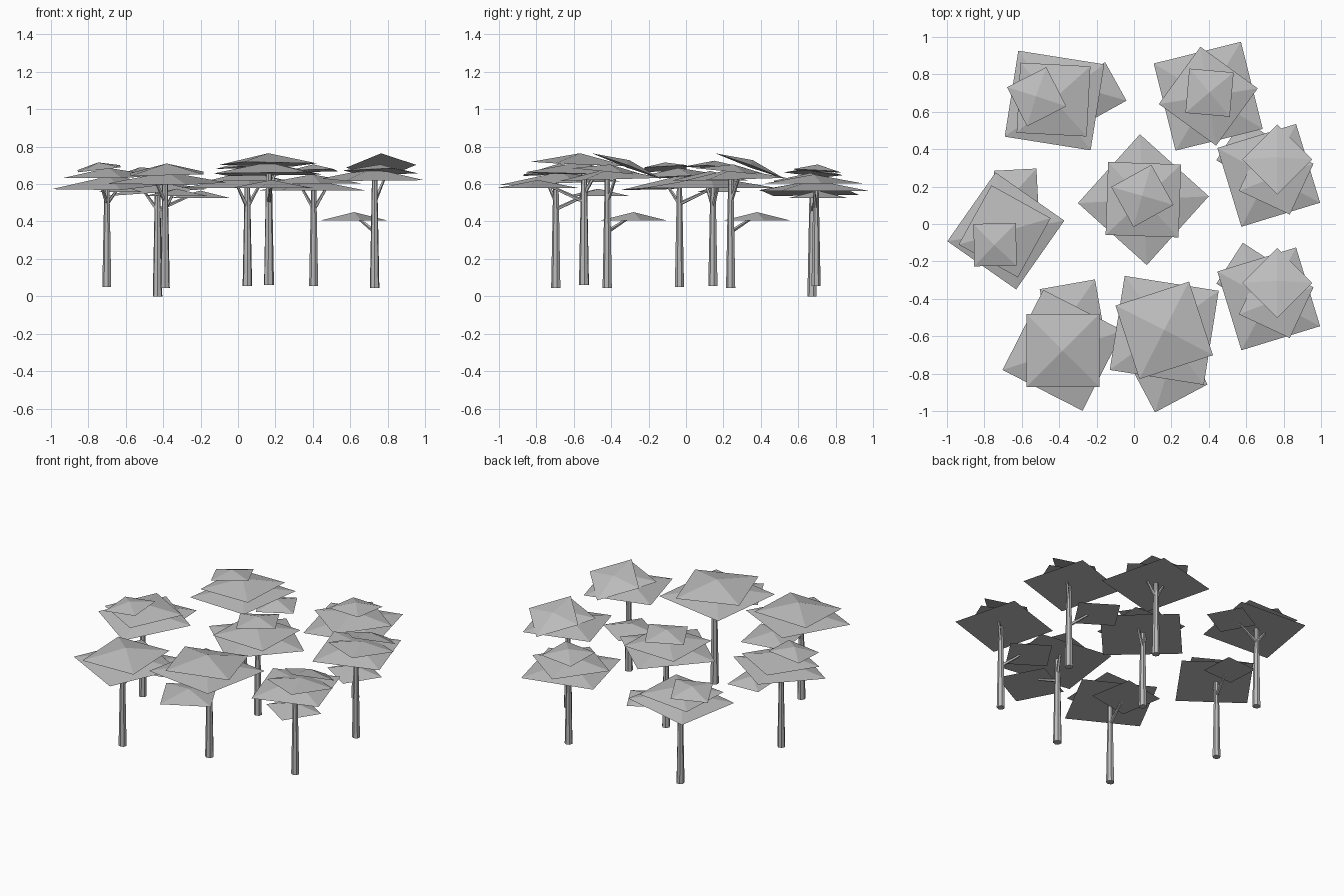
import bpy, bmesh, math
from mathutils import Vector, Matrix

grey = bpy.data.materials.new("plain_grey")
grey.diffuse_color = (0.5, 0.5, 0.5, 1)


def finish(bm, name, matrix):
    bmesh.ops.recalc_face_normals(bm, faces=bm.faces)
    me = bpy.data.meshes.new(name)
    bm.to_mesh(me)
    bm.free()
    me.materials.append(grey)
    ob = bpy.data.objects.new(name, me)
    ob.matrix_world = matrix
    bpy.context.collection.objects.link(ob)


def limb(bm, a, b, r1, r2, sides):
    # tapered post between two points
    a, b = Vector(a), Vector(b)
    d = b - a
    m = Matrix.Translation((a + b) / 2) @ d.to_track_quat('Z', 'Y').to_matrix().to_4x4()
    bmesh.ops.create_cone(bm, cap_ends=True, segments=sides, radius1=r1, radius2=r2,
                          depth=d.length, matrix=m)


def canopy(bm, x, y, z, side, angle, gx, gy, h):
    # shallow four-sided cap whose base is tilted by the slopes gx, gy
    ring = []
    for k in range(4):
        t = math.radians(angle + 45 + 90 * k)
        dx, dy = side * math.sqrt(0.5) * math.cos(t), side * math.sqrt(0.5) * math.sin(t)
        ring.append(bm.verts.new((x + dx, y + dy, z + gx * dx + gy * dy)))
    n = Vector((-gx, -gy, 1)).normalized()
    apex = bm.verts.new(Vector((x, y, z)) + n * h)
    bm.faces.new(ring[::-1])
    for k in range(4):
        bm.faces.new((ring[k], ring[(k + 1) % 4], apex))


# four tree kinds: trunk height, canopy caps (x, y, z, side, angle, slope x, slope y, height),
# arms (start height, end x, y, z)
KINDS = {
    "spreading": (0.60,
        [(0.005, -0.015, 0.555, 0.465, -9, 0.07, 0, 0.06),
         (0, -0.01, 0.61, 0.375, -3, 0.04, 0, 0.05),
         (-0.09, 0.005, 0.655, 0.235, -63, 0.1, -0.08, 0.035),
         (0.23, 0.03, 0.525, 0.235, -61, 0, 0, 0.04)],
        [(0.46, 0.19, 0.025, 0.545), (0.46, -0.08, 0.0, 0.57)]),
    "broad": (0.58,
        [(0, -0.015, 0.525, 0.495, 48, 0, 0, 0.06),
         (0, -0.015, 0.565, 0.39, -2, 0, 0, 0.05),
         (-0.005, 0.005, 0.635, 0.245, -61, 0.05, -0.03, 0.035)],
        [(0.42, 0.07, 0.03, 0.55), (0.42, -0.06, -0.04, 0.55)]),
    "layered": (0.62,
        [(0.01, 0.02, 0.56, 0.48, 63, 0.0, 0.03, 0.06),
         (0.01, 0.02, 0.61, 0.39, 0, 0.02, 0.04, 0.055),
         (0.06, 0.225, 0.49, 0.30, 10, 0, 0, 0.04)],
        [(0.42, 0.045, 0.18, 0.505), (0.46, -0.05, -0.05, 0.57)]),
    "tilted": (0.62,
        [(-0.01, 0.02, 0.58, 0.44, 17, 0, 0.03, 0.06),
         (0.03, 0.01, 0.62, 0.30, 65, 0, -0.1, 0.04),
         (0.035, 0.105, 0.65, 0.265, 45, 0.04, -0.37, 0.035),
         (-0.11, 0.14, 0.36, 0.26, 57, 0, 0, 0.045)],
        [(0.30, -0.09, 0.115, 0.375), (0.46, 0.05, 0.04, 0.58)]),
}

# placements: kind, x, y, base height, turn in degrees, scale
TREES = [
    ("spreading", -0.43, 0.675, 0.0, 0, 1.0),
    ("spreading", -0.70, -0.035, 0.05, 64, 0.965),
    ("broad", 0.05, 0.145, 0.055, 0, 1.0),
    ("broad", 0.405, 0.695, 0.055, -34, 0.97),
    ("layered", -0.39, -0.695, 0.045, 0, 1.0),
    ("layered", 0.165, -0.545, 0.06, 198, 1.06),
    ("tilted", 0.73, -0.42, 0.045, 0, 1.0),
    ("tilted", 0.73, 0.24, 0.045, 0, 1.0),
]

for i, (kind, x, y, z, turn, s) in enumerate(TREES, 1):
    height, caps, arms = KINDS[kind]
    m = (Matrix.Translation((x, y, z)) @ Matrix.Rotation(math.radians(turn), 4, 'Z')
         @ Matrix.Scale(s, 4))
    # trunk with side arms
    bm = bmesh.new()
    limb(bm, (0, 0, 0), (0, 0, height), 0.026, 0.014, 7)
    for z0, ax, ay, az in arms:
        limb(bm, (0, 0, z0), (ax, ay, az), 0.011, 0.007, 5)
    finish(bm, f"trunk_{i}", m)
    # leaf caps
    bm = bmesh.new()
    for cap in caps:
        canopy(bm, *cap)
    finish(bm, f"canopy_{i}", m)
